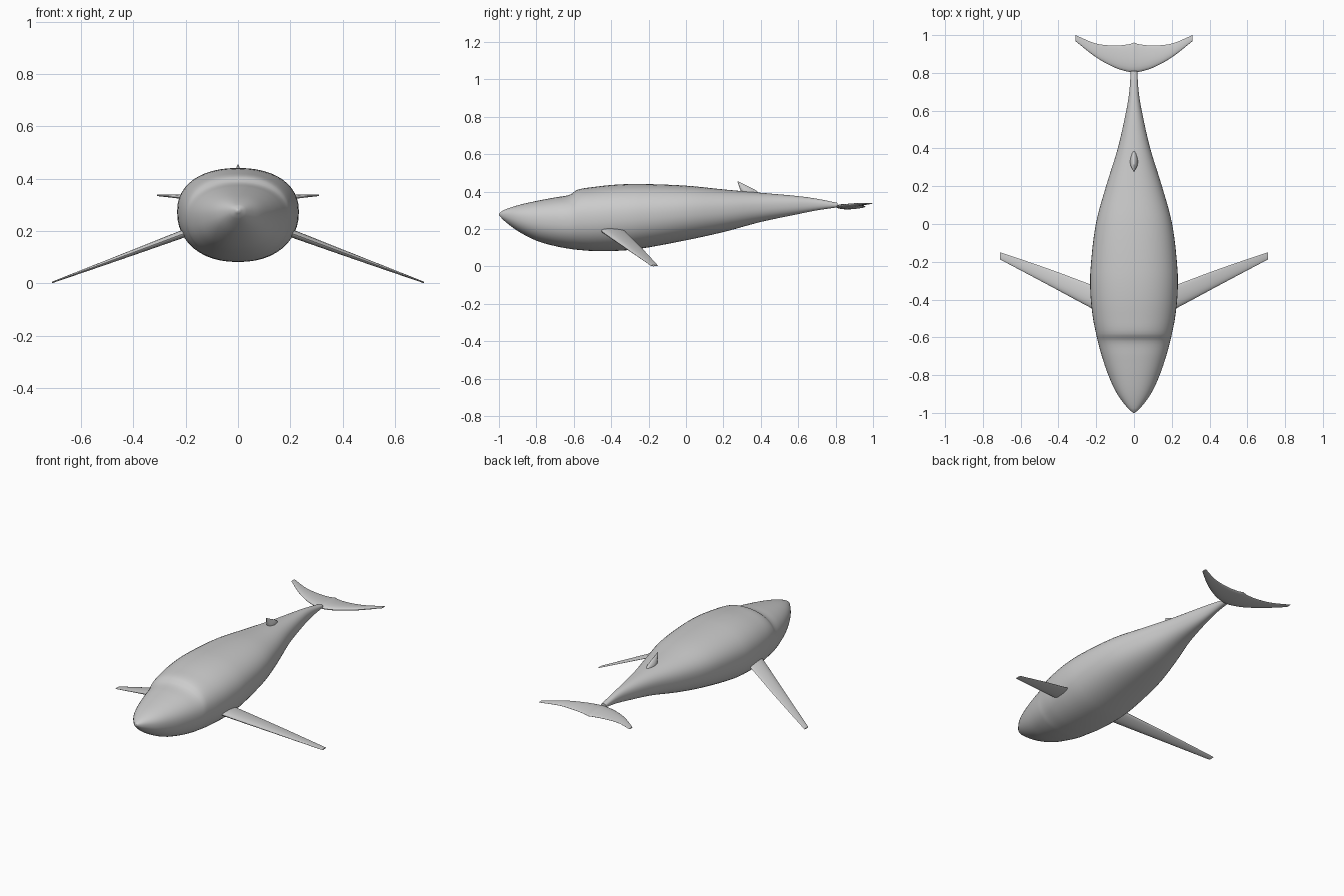
import bpy, bmesh, math

if "Cube" in bpy.data.objects:
    bpy.data.objects.remove(bpy.data.objects["Cube"])

grey = bpy.data.materials.new("whale grey")
grey.diffuse_color = (0.6, 0.6, 0.6, 1)
grey.use_nodes = True
grey.node_tree.nodes["Principled BSDF"].inputs["Base Color"].default_value = grey.diffuse_color


def loft(name, rings, angle=50):
    """Skin a list of equal-length closed rings and cap both ends."""
    bm = bmesh.new()
    loops = [[bm.verts.new(p) for p in ring] for ring in rings]
    n = len(loops[0])
    for a, b in zip(loops, loops[1:]):
        for i in range(n):
            j = (i + 1) % n
            bm.faces.new((a[i], a[j], b[j], b[i]))
    bm.faces.new(loops[0])
    bm.faces.new(loops[-1])
    bmesh.ops.recalc_face_normals(bm, faces=bm.faces)
    mesh = bpy.data.meshes.new(name)
    bm.to_mesh(mesh)
    bm.free()
    obj = bpy.data.objects.new(name, mesh)
    bpy.context.collection.objects.link(obj)
    mesh.materials.append(grey)
    bpy.ops.object.select_all(action='DESELECT')
    obj.select_set(True)
    bpy.context.view_layer.objects.active = obj
    bpy.ops.object.shade_smooth_by_angle(angle=math.radians(angle))
    return obj


def smooth(stations, steps):
    """Cubic interpolation through unevenly spaced stations (first value is the axis)."""
    def slope(i, k):
        a, b = stations[max(i - 1, 0)], stations[min(i + 1, len(stations) - 1)]
        return (b[k] - a[k]) / (b[0] - a[0])
    out = []
    for i in range(len(stations) - 1):
        p, q = stations[i], stations[i + 1]
        h = q[0] - p[0]
        for s in range(steps):
            t = s / steps
            row = [p[0] + h * t]
            for k in range(1, len(p)):
                row.append((2*t**3 - 3*t*t + 1) * p[k] + (t**3 - 2*t*t + t) * h * slope(i, k)
                           + (3*t*t - 2*t**3) * q[k] + (t**3 - t*t) * h * slope(i + 1, k))
            out.append(row)
    return out + [list(stations[-1])]


def power(v, e):
    return math.copysign(abs(v) ** e, v)


def foil(x, lead, trail, z, thick, n=20):
    """Streamlined section across a fin, thickest towards the leading edge."""
    ring = []
    for i in range(n):
        a = 2 * math.pi * i / n
        u = (1 - math.cos(a)) / 2
        t = math.sin(a) * thick / 2 * (1.25 - 0.6 * u)
        ring.append((x, lead + (trail - lead) * u, z + t))
    return ring


# Body: y, half width, top z, bottom z
body = [(-1.0, 0.004, 0.283, 0.275), (-0.975, 0.033, 0.301, 0.247),
        (-0.9, 0.089, 0.327, 0.190), (-0.8, 0.136, 0.350, 0.138),
        (-0.7, 0.170, 0.369, 0.109), (-0.62, 0.192, 0.384, 0.094),
        (-0.58, 0.201, 0.410, 0.089), (-0.5, 0.217, 0.424, 0.083),
        (-0.38, 0.230, 0.437, 0.083), (-0.25, 0.231, 0.441, 0.094),
        (0.0, 0.202, 0.432, 0.140), (0.2, 0.148, 0.412, 0.184),
        (0.4, 0.086, 0.394, 0.238), (0.6, 0.041, 0.376, 0.280),
        (0.7, 0.025, 0.362, 0.300), (0.81, 0.017, 0.340, 0.316)]
rings = []
for y, w, top, bot in smooth(body, 4):
    mid = bot + (top - bot) * 0.53
    ring = []
    for i in range(48):
        a = 2 * math.pi * i / 48
        s = power(math.sin(a), 0.9)
        ring.append((w * power(math.cos(a), 0.9), y,
                     mid + s * ((top - mid) if s > 0 else (mid - bot))))
    rings.append(ring)
loft("body", rings)

# Paired fins: x, leading y, trailing y, z, thickness
flipper = [(0.16, -0.475, -0.345, 0.208, 0.034), (0.23, -0.443, -0.32, 0.182, 0.031),
           (0.45, -0.325, -0.238, 0.100, 0.020), (0.71, -0.187, -0.149, 0.004, 0.006)]
fluke = [(0.0, 0.803, 0.960, 0.320, 0.030), (0.03, 0.806, 0.951, 0.320, 0.028),
         (0.10, 0.827, 0.945, 0.323, 0.024), (0.20, 0.882, 0.955, 0.330, 0.017),
         (0.31, 0.968, 1.0, 0.337, 0.006)]
for side, sign in (("right", 1), ("left", -1)):
    for part, stations in (("flipper", flipper), ("tail_fluke", fluke)):
        loft(side + "_" + part,
             [[(sign * x, y, z) for x, y, z in foil(*row)] for row in smooth(stations, 5)])

# Dorsal fin: z, front y, rear y, thickness
dorsal = [(0.385, 0.300, 0.392, 0.042), (0.405, 0.292, 0.376, 0.040),
          (0.430, 0.283, 0.330, 0.022), (0.455, 0.275, 0.280, 0.003)]
loft("dorsal_fin", [[(t, y, z) for z, y, t in foil(z, f, r, 0, t)]
                    for z, f, r, t in smooth(dorsal, 3)])
